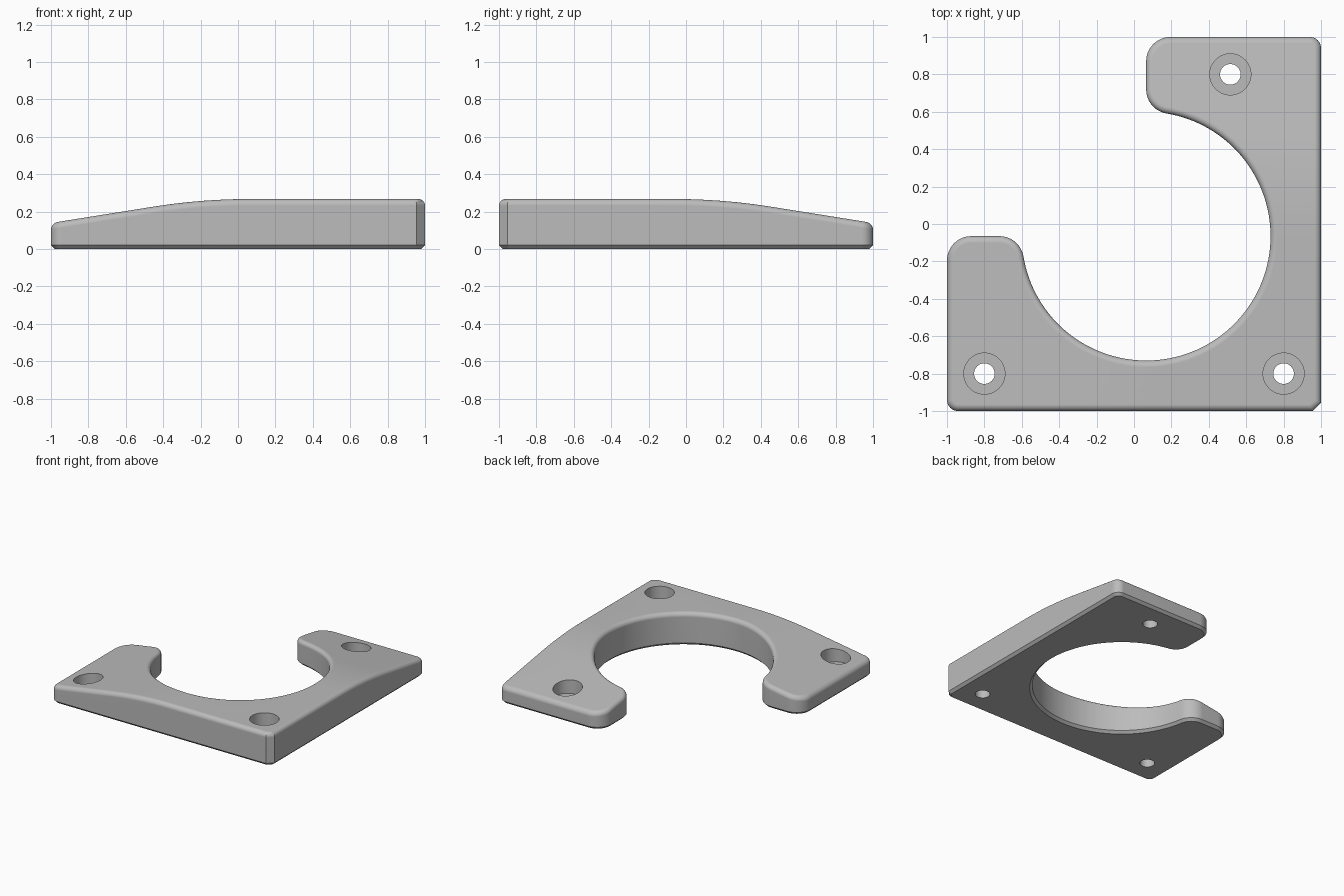
import bpy, bmesh
from math import sin, cos, pi, radians, sqrt, atan, atan2
from mathutils import Vector

HEIGHT, ROUND, BEVEL = 0.267, 0.035, 0.02
ARM_X, BORE_R, FILLET, CORNER, CHAMFER = 0.065, 0.665, 0.13, 0.06, 0.045
ARC_LEN, ARC_R = 0.52, 3.3

cube = bpy.data.objects.get("Cube")
if cube:
    bpy.data.objects.remove(cube, do_unlink=True)

grey = bpy.data.materials.new("plain grey")
grey.use_nodes = True
colour = (0.5, 0.5, 0.5, 1)
grey.diffuse_color = colour
grey.node_tree.nodes["Principled BSDF"].inputs["Base Color"].default_value = colour


def arc(cx, cy, r, start, end, n):
    angles = [start + (end - start) * i / n for i in range(n + 1)]
    return [(cx + r * cos(a), cy + r * sin(a)) for a in angles]


def outline(d):
    """Plan outline moved inward by d; half of it is mirrored on the diagonal."""
    s = 1 - d
    cut = CHAMFER - (2 - sqrt(2)) * d
    rise = sqrt((BORE_R + FILLET) ** 2 - FILLET ** 2)
    phi = atan(FILLET / rise)
    half = [(s, cut - s)]
    half += arc(1 - CORNER, 1 - CORNER, CORNER - d, 0, pi / 2, 8)
    half += arc(ARM_X + FILLET, 1 - FILLET, FILLET - d, pi / 2, pi, 12)
    half += arc(ARM_X + FILLET, rise - ARM_X, FILLET - d, pi, 1.5 * pi - phi, 12)
    half += arc(ARM_X, -ARM_X, BORE_R + d, pi / 2 - phi, -pi / 4, 48)[1:]
    return half + [(-y, -x) for x, y in reversed(half[:-1])]


def loft(bm, rings):
    """Join equal rings of points with quads and cap both ends."""
    loops = [[bm.verts.new(p) for p in ring] for ring in rings]
    n = len(loops[0])
    for low, high in zip(loops, loops[1:]):
        for i in range(n):
            j = (i + 1) % n
            bm.faces.new((low[i], low[j], high[j], high[i]))
    bm.faces.new(loops[0][::-1])
    bm.faces.new(loops[-1])


def make_object(name, bm):
    bmesh.ops.recalc_face_normals(bm, faces=bm.faces[:])
    mesh = bpy.data.meshes.new(name)
    bm.to_mesh(mesh)
    bm.free()
    mesh.materials.append(grey)
    obj = bpy.data.objects.new(name, mesh)
    bpy.context.collection.objects.link(obj)
    return obj


def drop(x, y):
    """How far the top falls away along either arm."""
    t = max(0, ARM_X - min(x, -y))
    a = min(t, ARC_LEN)
    fall = ARC_R - sqrt(ARC_R ** 2 - a * a)
    return fall + (t - a) * ARC_LEN / sqrt(ARC_R ** 2 - ARC_LEN ** 2)


# Plate body: bevelled foot, straight wall, rounded top edge
levels = [(BEVEL, 0), (0, BEVEL)]
for k in range(7):
    a = k / 6 * pi / 2
    levels.append((ROUND * (1 - cos(a)), HEIGHT - ROUND * (1 - sin(a))))
bm = bmesh.new()
loft(bm, [[(x, y, z) for x, y in outline(d)] for d, z in levels])

# Slice the arms so that the top can curve down
for k in range(9):
    c = ARM_X - max(0.005, ARC_LEN * k / 8)
    for point, normal in (((c, 0, 0), (1, 0, 0)), ((0, -c, 0), (0, 1, 0))):
        geom = bm.verts[:] + bm.edges[:] + bm.faces[:]
        bmesh.ops.bisect_plane(bm, geom=geom, dist=1e-6, plane_co=point, plane_no=normal)
for v in bm.verts:
    if v.co.z > HEIGHT / 2:
        v.co.z -= drop(v.co.x, v.co.y)
plate = make_object("corner_plate", bm)

# Counterbored screw holes
bm = bmesh.new()
for x, y in ((-0.8, -0.8), (0.8, -0.8), (0.515, 0.8)):
    steps = [(0.055, -0.1), (0.055, 0.075), (0.11, 0.075), (0.11, 0.4)]
    loft(bm, [[(px, py, z) for px, py in arc(x, y, r, 0, 2 * pi, 48)[:-1]] for r, z in steps])
cutter = make_object("screw_hole_cutter", bm)
cutter.hide_render = True

bpy.ops.object.select_all(action='DESELECT')
plate.select_set(True)
bpy.context.view_layer.objects.active = plate
holes = plate.modifiers.new("screw holes", 'BOOLEAN')
holes.operation = 'DIFFERENCE'
holes.solver = 'EXACT'
holes.object = cutter
bpy.ops.object.modifier_apply(modifier=holes.name)
bpy.data.objects.remove(cutter, do_unlink=True)

bpy.ops.object.shade_smooth_by_angle(angle=radians(30))
weighted = plate.modifiers.new("even shading", 'WEIGHTED_NORMAL')
weighted.keep_sharp = True
